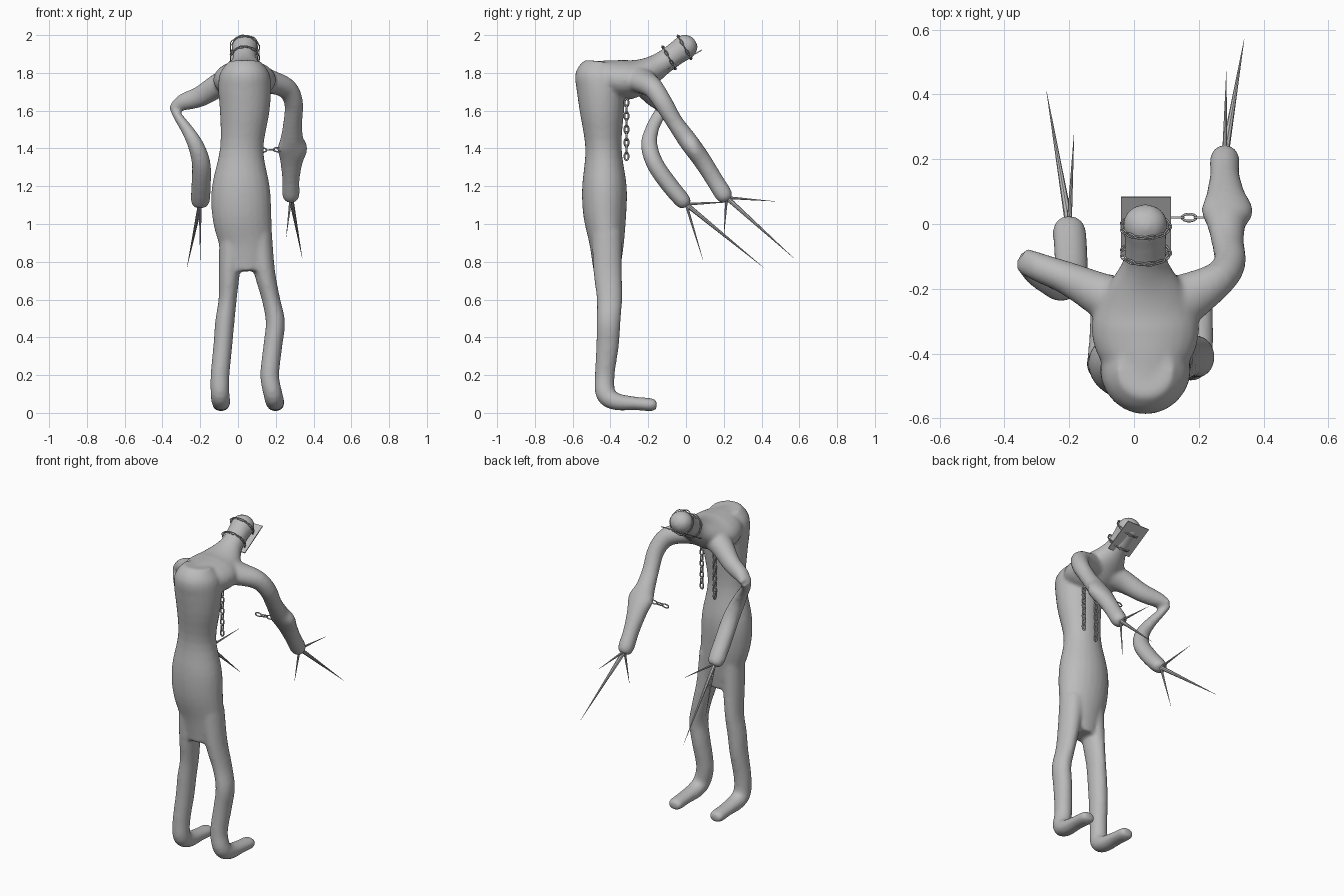
import bpy
import bmesh
import math
from mathutils import Vector, Matrix

default_cube = bpy.data.objects.get("Cube")
if default_cube:
    bpy.data.objects.remove(default_cube, do_unlink=True)

X_AXIS, Y_AXIS, Z_AXIS = Vector((1, 0, 0)), Vector((0, 1, 0)), Vector((0, 0, 1))

grey = bpy.data.materials.new("plain_grey")
grey.use_nodes = True
grey.diffuse_color = (0.5, 0.5, 0.5, 1)
grey.node_tree.nodes["Principled BSDF"].inputs["Base Color"].default_value = (0.5, 0.5, 0.5, 1)


def finish(name, bm, smooth=True):
    """Turn a bmesh into a named grey object."""
    bmesh.ops.recalc_face_normals(bm, faces=bm.faces)
    for face in bm.faces:
        face.smooth = smooth
    mesh = bpy.data.meshes.new(name)
    bm.to_mesh(mesh)
    bm.free()
    mesh.materials.append(grey)
    obj = bpy.data.objects.new(name, mesh)
    bpy.context.collection.objects.link(obj)
    return obj


def spline(a, b, c, d, t):
    """Catmull-Rom blend of four values."""
    return 0.5 * (2 * b + (c - a) * t + (2 * a - 5 * b + 4 * c - d) * t * t
                  + (3 * b - a - 3 * c + d) * t * t * t)


def tube(bm, rings, reference, sides=24, steps=4):
    """Loft ellipses (x, y, z, radius along reference, other radius)."""
    padded = [rings[0]] + list(rings) + [rings[-1]]
    path = []
    for i in range(len(rings) - 1):
        four = padded[i:i + 4]
        for s in range(steps):
            path.append([spline(*values, s / steps) for values in zip(*four)])
    path.append(list(rings[-1]))
    loops = []
    for i, ring in enumerate(path):
        before, after = path[max(i - 1, 0)], path[min(i + 1, len(path) - 1)]
        tangent = (Vector(after[:3]) - Vector(before[:3])).normalized()
        side = (reference - tangent * reference.dot(tangent)).normalized()
        other = tangent.cross(side)
        loop = []
        for k in range(sides):
            angle = math.tau * k / sides
            loop.append(bm.verts.new(Vector(ring[:3])
                                     + side * ring[3] * math.cos(angle)
                                     + other * ring[4] * math.sin(angle)))
        loops.append(loop)
    for low, high in zip(loops, loops[1:]):
        for k in range(sides):
            n = (k + 1) % sides
            bm.faces.new((low[k], low[n], high[n], high[k]))
    bm.faces.new(loops[0])
    bm.faces.new(loops[-1])


body = bmesh.new()

# Torso
tube(body, [
    (.045, -.42, .75, .11, .07), (.04, -.42, .9, .14, .092),
    (.02, -.43, 1.05, .157, .114), (.015, -.432, 1.2, .153, .118),
    (.02, -.437, 1.4, .115, .096), (.035, -.445, 1.6, .132, .118),
    (.035, -.45, 1.72, .14, .13), (.035, -.455, 1.8, .13, .13),
    (.035, -.45, 1.86, .085, .085)], X_AXIS)

# Shoulder yoke running forward into the neck and head
tube(body, [
    (.035, -.5, 1.785, .08, .08), (.035, -.4, 1.77, .15, .098),
    (.035, -.3, 1.765, .165, .105), (.035, -.2, 1.805, .12, .078),
    (.035, -.12, 1.855, .07, .062), (.035, -.05, 1.905, .064, .062),
    (.035, 0, 1.94, .069, .066), (.035, .03, 1.96, .055, .05),
    (.035, .047, 1.972, .025, .022)], X_AXIS)

# Stretched-out arm with a swollen wrist
tube(body, [
    (.08, -.27, 1.77, .1, .085), (.18, -.22, 1.75, .075, .062),
    (.26, -.17, 1.715, .055, .055), (.295, -.12, 1.64, .05, .05),
    (.29, -.06, 1.54, .045, .05), (.285, 0, 1.455, .05, .06),
    (.288, .04, 1.4, .05, .08), (.283, .09, 1.33, .048, .06),
    (.28, .15, 1.235, .046, .046), (.28, .2, 1.155, .046, .046),
    (.28, .22, 1.125, .03, .03)], Y_AXIS)

# Bent arm with a thin, pinched elbow
tube(body, [
    (0, -.27, 1.77, .1, .085), (-.1, -.22, 1.735, .07, .065),
    (-.2, -.17, 1.675, .052, .055), (-.29, -.135, 1.645, .045, .045),
    (-.345, -.11, 1.615, .04, .022)], Y_AXIS)
tube(body, [
    (-.345, -.11, 1.62, .035, .02), (-.315, -.15, 1.565, .035, .025),
    (-.27, -.18, 1.5, .037, .032), (-.225, -.195, 1.42, .044, .042),
    (-.195, -.165, 1.32, .046, .05), (-.195, -.09, 1.21, .046, .052),
    (-.2, -.015, 1.12, .042, .05), (-.2, .005, 1.095, .025, .03)], Y_AXIS)

# Legs and feet: shared side profile, individual sideways bends
LEG_PROFILE = [
    (-.42, .95, .07, .08), (-.415, .75, .056, .075), (-.405, .6, .048, .067),
    (-.41, .48, .051, .063), (-.415, .36, .05, .06), (-.43, .2, .05, .052),
    (-.425, .1, .05, .053), (-.37, .06, .05, .046), (-.27, .05, .046, .036),
    (-.18, .043, .045, .034), (-.155, .042, .03, .02)]


def leg(bends):
    tube(body, [(x,) + ring for x, ring in zip(bends, LEG_PROFILE)], X_AXIS)


leg([-.03, -.045, -.055, -.07, -.08, -.095, -.095, -.09, -.09, -.09, -.09])
leg([.11, .14, .175, .198, .185, .168, .185, .195, .198, .198, .198])

# Fuse the limbs into one soft skin
skin = finish("body", body)
remesh = skin.modifiers.new("fuse", "REMESH")
remesh.mode = "VOXEL"
remesh.voxel_size = 0.01
remesh.use_smooth_shade = True
soften = skin.modifiers.new("soften", "SMOOTH")
soften.factor = 0.5
soften.iterations = 8


# Needle claws
def claws(name, root, tips):
    bm = bmesh.new()
    for tip, radius in tips:
        reach = Vector(tip) - Vector(root)
        turn = reach.to_track_quat("Z", "Y").to_matrix().to_4x4()
        place = Matrix.Translation(Vector(root) + reach / 2) @ turn
        bmesh.ops.create_cone(bm, cap_ends=True, segments=8, radius1=radius,
                              radius2=0.0005, depth=reach.length, matrix=place)
    finish(name, bm, smooth=False)


claws("outstretched_hand_claws", (.28, .215, 1.14),
      [((.34, .57, .82), .013), ((.285, .47, 1.12), .008), ((.255, .2, .93), .008)])
claws("bent_hand_claws", (-.2, 0, 1.105),
      [((-.27, .41, .77), .013), ((-.185, .28, 1.12), .008), ((-.2, .09, .81), .008)])


# Chains made of alternating oval links
def add_link(bm, centre, along, across, length, width, wire):
    normal = along.cross(across).normalized()
    around, section = 14, 6
    grid = []
    for i in range(around):
        a = math.tau * i / around
        spoke = along * math.cos(a) + across * math.sin(a)
        middle = (centre + along * math.cos(a) * (length / 2 - wire)
                  + across * math.sin(a) * (width / 2 - wire))
        grid.append([bm.verts.new(middle + wire * (spoke * math.cos(math.tau * j / section)
                                                   + normal * math.sin(math.tau * j / section)))
                     for j in range(section)])
    for i in range(around):
        for j in range(section):
            n, m = (i + 1) % around, (j + 1) % section
            bm.faces.new((grid[i][j], grid[n][j], grid[n][m], grid[i][m]))


def straight_chain(name, start, end, across, count, width, wire):
    bm = bmesh.new()
    start, end = Vector(start), Vector(end)
    along = (end - start).normalized()
    pitch = (end - start).length / count
    for i in range(count):
        side = across if i % 2 else along.cross(across)
        add_link(bm, start + along * pitch * (i + 0.5), along, side,
                 pitch + wire * 3, width, wire)
    finish(name, bm)


def ring_chain(name, centre, up, radius_x, radius_up, count):
    bm = bmesh.new()
    for i in range(count):
        a = math.tau * i / count
        spot = Vector(centre) + X_AXIS * radius_x * math.cos(a) + up * radius_up * math.sin(a)
        along = (up * radius_up * math.cos(a) - X_AXIS * radius_x * math.sin(a)).normalized()
        flat = X_AXIS.cross(up)
        side = flat if i % 2 else along.cross(flat)
        add_link(bm, spot, along, side, 0.04, 0.018, 0.003)
    finish(name, bm)


straight_chain("long_chest_chain", (.02, -.315, 1.66), (.02, -.315, 1.34), X_AXIS, 9, .032, .005)
straight_chain("short_chest_chain", (.11, -.315, 1.66), (.11, -.315, 1.38), X_AXIS, 8, .032, .005)
straight_chain("wrist_chain", (.11, .02, 1.39), (.23, .02, 1.395), Y_AXIS, 3, .03, .004)

# Face plate tied under the head by two chain loops
tilt = math.radians(30)
plate_up = Vector((0, -math.sin(tilt), math.cos(tilt)))
ring_chain("head_chain", (.035, -.008, 1.935), plate_up, .074, .07, 14)
ring_chain("neck_chain", (.035, -.09, 1.88), plate_up, .074, .068, 14)

plate = bmesh.new()
bmesh.ops.create_cube(plate, size=1, matrix=Matrix.Translation((.037, -.005, 1.87))
                      @ Matrix.Rotation(tilt, 4, "X") @ Matrix.Diagonal((.155, .205, .006, 1)))
finish("face_plate", plate, smooth=False)
